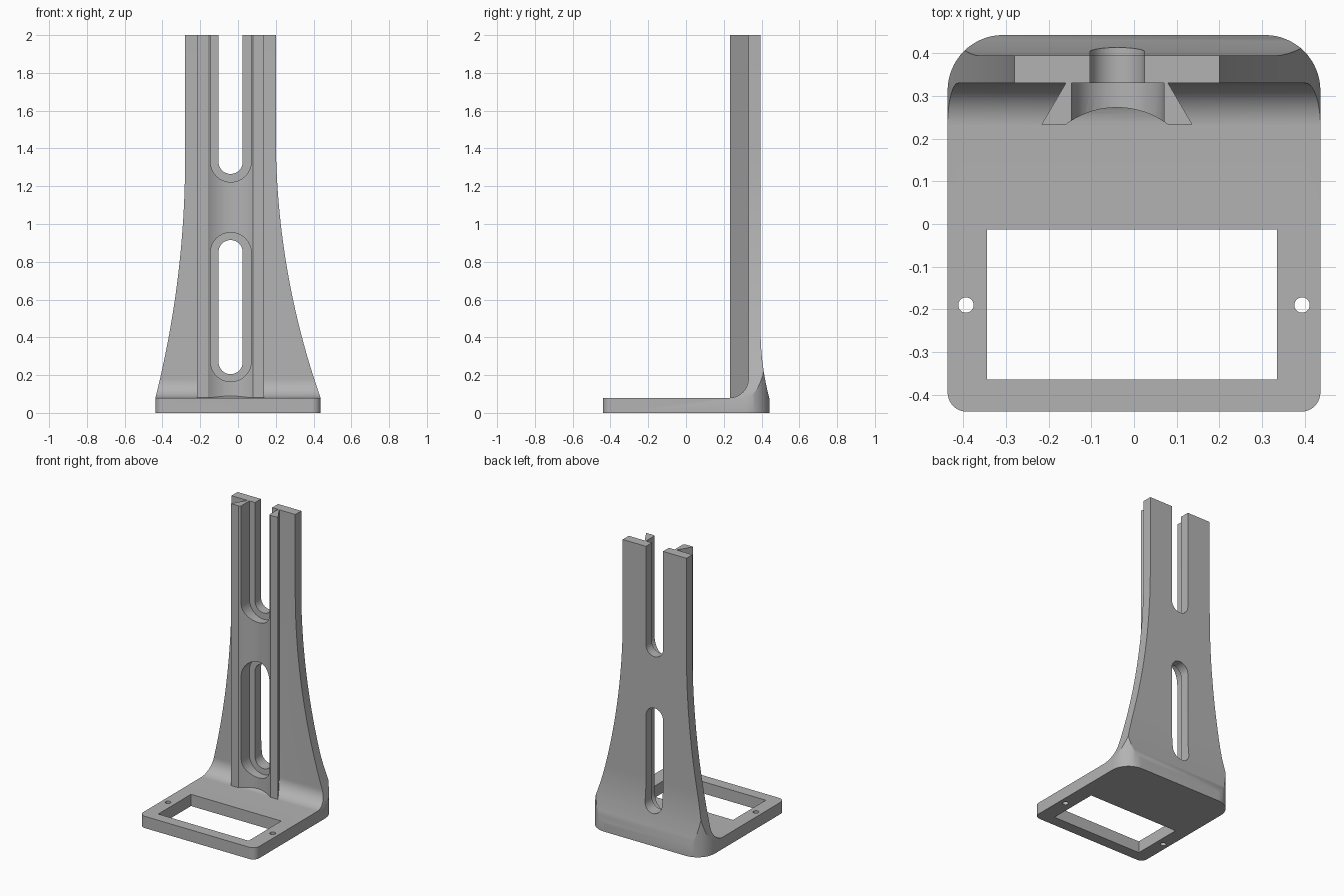
import bpy
import bmesh
from math import sin, cos, pi, radians
from mathutils import Vector

cube = bpy.data.objects.get("Cube")
if cube:
    bpy.data.objects.remove(cube, do_unlink=True)

grey = bpy.data.materials.new("plain grey")
grey.use_nodes = True
colour = (0.45, 0.45, 0.45, 1)
grey.diffuse_color = colour
grey.node_tree.nodes["Principled BSDF"].inputs["Base Color"].default_value = colour

AXES = {"x": lambda a, b, d: (d, a, b),
        "y": lambda a, b, d: (a, d, b),
        "z": lambda a, b, d: (a, b, d)}


def prism(name, outline, axis, start, end):
    """Extrude a closed 2D outline along an axis."""
    bm = bmesh.new()
    face = bm.faces.new([bm.verts.new(AXES[axis](a, b, start)) for a, b in outline])
    new = bmesh.ops.extrude_face_region(bm, geom=[face])["geom"]
    move = Vector(AXES[axis](0, 0, end - start))
    bmesh.ops.translate(bm, vec=move, verts=[v for v in new if isinstance(v, bmesh.types.BMVert)])
    bmesh.ops.recalc_face_normals(bm, faces=bm.faces)
    mesh = bpy.data.meshes.new(name)
    bm.to_mesh(mesh)
    bm.free()
    mesh.materials.append(grey)
    obj = bpy.data.objects.new(name, mesh)
    bpy.context.collection.objects.link(obj)
    return obj


def arc(cx, cy, r, a0, a1, n=16):
    steps = [radians(a0 + (a1 - a0) * i / n) for i in range(n + 1)]
    return [(cx + r * cos(t), cy + r * sin(t)) for t in steps]


def combine(target, tool, operation):
    mod = target.modifiers.new(operation.title(), "BOOLEAN")
    mod.operation, mod.solver, mod.object = operation, "EXACT", tool
    bpy.context.view_layer.objects.active = target
    bpy.ops.object.modifier_apply(modifier=mod.name)
    bpy.data.objects.remove(tool, do_unlink=True)


def slot(name, x, r, low, high, y0, y1):
    outline = arc(x, high - r, r, 0, 180) + arc(x, low + r, r, 180, 360)
    return prism(name, outline, "y", y0, y1)


HALF, FRONT, BACK, BASE = 0.437, -0.44, 0.443, 0.08

# Side profile: base plate, inner fillet, upright and thickened heel
heel = [(0.395 + 0.048 * (1 - i / 12) ** 2, 0.07 + 0.36 * i / 12) for i in range(13)]
profile = [(FRONT, 0), (BACK, 0)] + heel + [(0.395, 2), (0.33, 2)]
profile += arc(0.23, BASE + 0.1, 0.1, 0, -90) + [(FRONT, BASE)]
stand = prism("stand", profile, "x", -0.6, 0.6)

# Rounded plan outline
plan = arc(HALF - 0.045, FRONT + 0.045, 0.045, -90, 0, 10)
plan += arc(HALF - 0.13, BACK - 0.13, 0.13, 0, 90)
plan += arc(0.13 - HALF, BACK - 0.13, 0.13, 90, 180)
plan += arc(0.045 - HALF, FRONT + 0.045, 0.045, 180, 270, 10)
combine(stand, prism("plan_cutter", plan, "z", -0.1, 2.1), "INTERSECT")


# Flared silhouette, wider on the left shoulder than the right
def flare(top_x, top_z, n=24):
    side = 1 if top_x > 0 else -1
    rise, run = top_z - BASE, HALF - abs(top_x)
    r = (rise ** 2 + run ** 2) / (2 * run)
    zs = [BASE + rise * i / n for i in range(n + 1)]
    return [(side * (abs(top_x) + r - (r * r - (top_z - z) ** 2) ** 0.5), z) for z in zs]


silhouette = [(-0.5, -0.1), (0.5, -0.1), (0.5, BASE)] + flare(0.2, 1.47) + [(0.2, 2.1), (-0.28, 2.1)]
silhouette += flare(-0.28, 1.35)[::-1] + [(-0.5, BASE)]
combine(stand, prism("flare_cutter", silhouette, "y", -0.6, 0.6), "INTERSECT")

# Dovetail rail with a hollow front
MID = -0.04
hollow = arc(MID, 0.073, 0.2, 180 - 53.13, 53.13, 24)
rail = [(-0.16, 0.36), (-0.16, 0.33), (-0.217, 0.233)] + hollow
rail += [(0.137, 0.233), (0.08, 0.33), (0.08, 0.36)]
combine(stand, prism("rail", rail, "z", 0.04, 2), "UNION")

# Stepped slots: one closed, one open at the top
cutters = [
    slot("lower_recess", MID + 0.002, 0.108, 0.165, 0.955, 0.1, 0.331),
    slot("lower_slot", MID + 0.001, 0.064, 0.205, 0.915, 0.1, 0.6),
    slot("upper_recess", MID + 0.002, 0.108, 1.222, 2.4, 0.1, 0.331),
    slot("upper_slot", MID + 0.001, 0.064, 1.265, 2.4, 0.1, 0.6),
]

# Base window and screw holes
window = [(-0.345, -0.365), (0.335, -0.365), (0.335, -0.013), (-0.345, -0.013)]
cutters.append(prism("window", window, "z", -0.1, 0.2))
for x in (-0.394, 0.394):
    hole = arc(x, -0.19, 0.018, 0, 360, 24)[:-1]
    cutters.append(prism("screw_hole", hole, "z", -0.1, 0.2))
for cutter in cutters:
    combine(stand, cutter, "DIFFERENCE")

# Smooth the curves, keep the edges crisp
bpy.ops.object.select_all(action="DESELECT")
stand.select_set(True)
bpy.context.view_layer.objects.active = stand
bpy.ops.object.shade_smooth_by_angle(angle=radians(25))
